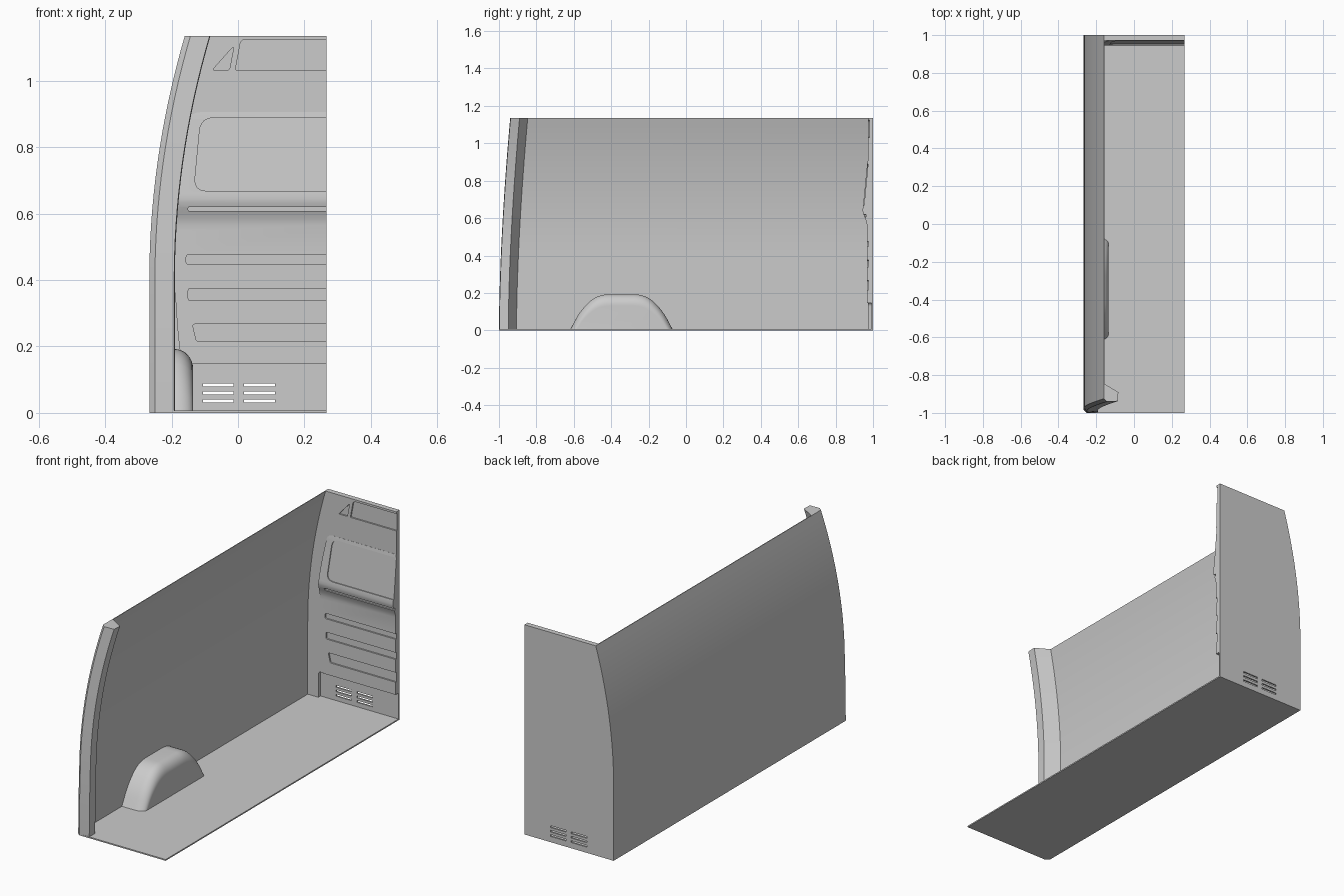
import bpy, bmesh, math
from mathutils import Vector

if "Cube" in bpy.data.objects:
    bpy.data.objects.remove(bpy.data.objects["Cube"])

H, XR = 1.135, 0.267
ZS = [H * i / 24 for i in range(25)]


def wall_x(z):
    return -XR + 0.198 * max(0, z - 0.4) ** 2


def end_y(z):
    return -1 + 0.06 * (z / H) ** 1.7


def loft(name, loops, smooth=True):
    """Skin a row of equal closed loops and cap both ends."""
    bm = bmesh.new()
    rows = [[bm.verts.new(p) for p in loop] for loop in loops]
    n = len(rows[0])
    for a, b in zip(rows, rows[1:]):
        for i in range(n):
            j = (i + 1) % n
            bm.faces.new((a[i], a[j], b[j], b[i]))
    bm.faces.new(rows[0])
    bm.faces.new(rows[-1][::-1])
    bmesh.ops.recalc_face_normals(bm, faces=bm.faces)
    me = bpy.data.meshes.new(name)
    bm.to_mesh(me)
    bm.free()
    ob = bpy.data.objects.new(name, me)
    bpy.context.collection.objects.link(ob)
    if smooth:
        shade(ob)
    return ob


def select(ob):
    bpy.ops.object.select_all(action='DESELECT')
    ob.select_set(True)
    bpy.context.view_layer.objects.active = ob


def shade(ob):
    select(ob)
    bpy.ops.object.shade_smooth_by_angle(angle=math.radians(30))


def rounded(pts, steps=6):
    """Points (a, b, r): soften each corner over distance r."""
    out = []
    for i, (a, b, r) in enumerate(pts):
        p = Vector((a, b))
        if r == 0:
            out.append(p)
            continue
        q, s = Vector(pts[i - 1][:2]), Vector(pts[(i + 1) % len(pts)][:2])
        u, v = p + (q - p).normalized() * r, p + (s - p).normalized() * r
        for k in range(steps + 1):
            t = k / steps
            out.append(u * (1 - t) ** 2 + p * 2 * t * (1 - t) + v * t * t)
    return out


def prism(name, pts, y0, y1):
    """Outline in x/z extruded along y; y1 may be a function of z."""
    f = y1 if callable(y1) else (lambda z: y1)
    return loft(name, [[(x, y0, z) for x, z in pts], [(x, f(z), z) for x, z in pts]], False)


def boolean(ob, tool, op):
    select(ob)
    m = ob.modifiers.new('bool', 'BOOLEAN')
    m.operation, m.object, m.solver = op, tool, 'EXACT'
    bpy.ops.object.modifier_apply(modifier=m.name)
    bpy.data.objects.remove(tool, do_unlink=True)


def rect(x0, x1, z0, z1):
    return [(x0, z0), (x1, z0), (x1, z1), (x0, z1)]


# floor with a clipped outer corner
plan = [(-XR, -0.985), (-0.25, -1), (XR, -1), (XR, 1), (-XR, 1)]
loft('floor', [[(x, y, z) for x, y in plan] for z in (0, 0.007)], False)

# thin curved side wall
T = 0.004
loft('side_wall', [[(wall_x(z), end_y(z) + 0.015, z), (wall_x(z) + T, end_y(z) + 0.015, z),
                    (wall_x(z) + T, 1, z), (wall_x(z), 1, z)] for z in ZS])

# rear door pillar following the wall curve
section = [(0, 0.015), (0.017, 0), (0.075, 0.002), (0.077, 0.05), (0.072, 0.053), (0.002, 0.095)]
loft('rear_pillar', [[(wall_x(z) + a, end_y(z) + b, z) for a, b in section] for z in ZS])

# wheel arch with rounded shoulder
arch = rounded([(-0.62, 0, 0), (-0.565, 0.105, 0.06), (-0.475, 0.19, 0.06),
                (-0.215, 0.19, 0.06), (-0.125, 0.105, 0.06), (-0.07, 0, 0)])
stations = [(-0.264, 0)] + [(-0.19 + 0.055 * math.sin(t), 1 - math.cos(t))
                            for t in (math.pi / 2 * k / 8 for k in range(9))]
loft('wheel_arch', [[(x, -0.345 + (y + 0.345) * (1 - 0.12 * k), 0.002 + z * (1 - 0.32 * k))
                     for y, z in arch] for x, k in stations])

# bulkhead base plate, left edge cut to the wall curve
edge = [(wall_x(z) + 0.002, z) for z in ZS]
bulkhead = prism('bulkhead', edge + [(0.28, H), (0.28, 0)], 0.972, 1)

# raised bulkhead panel with a bulge, trimmed to its contour
side = [(0.985, 0.145), (0.967, 0.145), (0.967, 0.565), (0.963, 0.585), (0.956, 0.602), (0.949, 0.62),
        (0.9455, 0.632), (0.944, 0.645), (0.946, 0.66), (0.968, 0.885), (0.972, 0.91), (0.985, 0.91)]
panel = loft('bulkhead_panel', [[(x, y, z) for y, z in side] for x in (-0.3, 0.29)], False)
contour = rounded([(-0.165, 0.12, 0), (-0.18, 0.22, 0.06), (-0.192, 0.4, 0.08), (-0.188, 0.57, 0.07),
                   (-0.17, 0.75, 0.06), (-0.143, 0.905, 0.03), (0.31, 0.905, 0), (0.31, 0.12, 0)])
boolean(panel, prism('trim', contour, 0.9, 1.05), 'INTERSECT')
boolean(bulkhead, panel, 'UNION')


def recess(pts, depth):
    boolean(bulkhead, prism('cutter', pts, 0.9, depth), 'DIFFERENCE')


# recessed ribs, window panel, top panel, triangle and lower bay
for x0, x1, z0, z1 in ((-0.125, -0.137, 0.215, 0.267), (-0.15, -0.15, 0.338, 0.375),
                       (-0.156, -0.156, 0.447, 0.476)):
    recess(rounded([(x0, z0, 0.008), (0.3, z0, 0), (0.3, z1, 0), (x1, z1, 0.008)], 4), 0.975)
recess(rounded([(-0.15, 0.607, 0.005), (0.3, 0.607, 0), (0.3, 0.62, 0), (-0.15, 0.62, 0.005)], 3), 0.962)
recess(rounded([(-0.133, 0.668, 0.04), (0.3, 0.668, 0), (0.3, 0.888, 0), (-0.112, 0.888, 0.04)]),
       lambda z: 0.951 + (z - 0.66) * 0.0978)
recess(rounded([(-0.008, 1.032, 0.006), (0.3, 1.032, 0), (0.3, 1.124, 0), (0.009, 1.124, 0.015)]), 0.98)
recess(rounded([(-0.077, 1.032, 0.006), (-0.026, 1.032, 0.006), (-0.012, 1.105, 0.012)], 4), 0.98)
recess(rounded([(-0.2, -0.02, 0), (0.3, -0.02, 0), (0.3, 0.147, 0), (-0.2, 0.147, 0.02)]), 0.991)

# vent slots through the lower bay
for x0 in (-0.106, 0.018):
    for z in (0.036, 0.06, 0.084):
        recess(rect(x0, x0 + 0.093, z - 0.005, z + 0.005), 1.05)

# clean cut on the open centre side
boolean(bulkhead, prism('trim', rect(XR, 0.4, -0.1, 1.3), 0.8, 1.1), 'DIFFERENCE')
shade(bulkhead)
